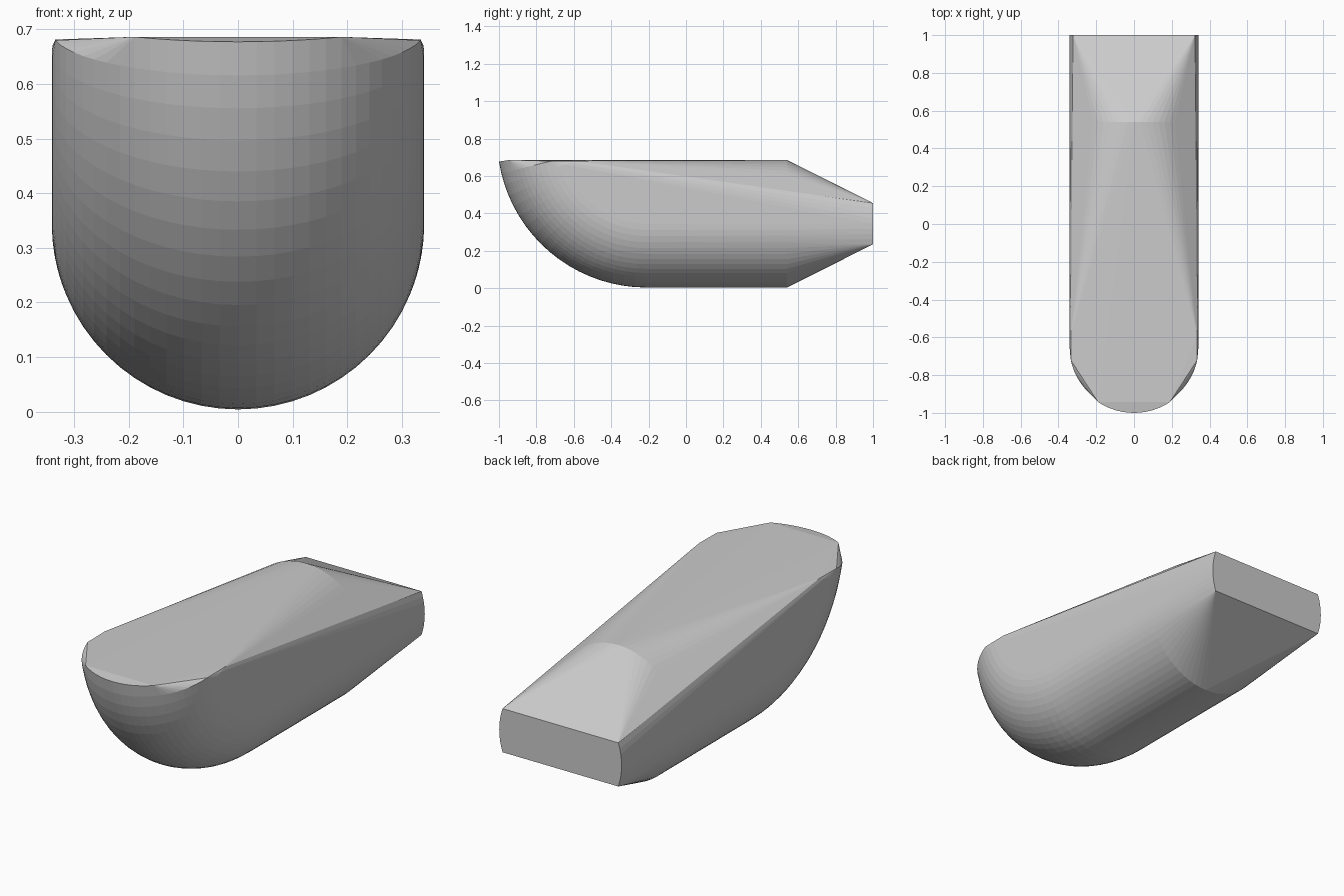
import bpy
import bmesh
from math import sin, cos, pi, radians, asin

cube = bpy.data.objects.get("Cube")
if cube:
    bpy.data.objects.remove(cube, do_unlink=True)

TUBE = 0.341           # radius of the round body
AXIS_Z = 0.345         # height of the body axis
OUTER = 0.798          # radius of the upturned nose profile
TOP = 0.687            # height of the deck
BEND = OUTER - TUBE
BEND_Z = AXIS_Z + BEND
BEND_Y = -1 + OUTER * cos(radians(9))
SEGMENTS = 64

points = []


def ring(y):
    """Full circle across the body."""
    for i in range(SEGMENTS):
        a = 2 * pi * i / SEGMENTS
        points.append((TUBE * sin(a), y, AXIS_Z - TUBE * cos(a)))


# Straight body
ring(0.54)
ring(BEND_Y)

# Upturned nose: a bent tube, keeping only what lies below the deck
for step in range(21):
    t = radians(4.5 * step)
    for i in range(SEGMENTS):
        a = 2 * pi * i / SEGMENTS
        reach = BEND + TUBE * cos(a)
        z = BEND_Z - reach * sin(t)
        if z <= TOP:
            points.append((TUBE * sin(a), BEND_Y - reach * cos(t), z))

# Stern: flat band with bulging sides
limit = asin(0.11 / TUBE)
for side in (-1, 1):
    for i in range(-4, 5):
        a = limit * i / 4
        points.append((side * TUBE * cos(a), 1.0, AXIS_Z + TUBE * sin(a)))

# Wrap the sections in one skin
bm = bmesh.new()
for p in points:
    bm.verts.new(p)
bmesh.ops.remove_doubles(bm, verts=bm.verts, dist=0.0005)
hull = bmesh.ops.convex_hull(bm, input=bm.verts)
spare = {g for g in hull["geom_interior"] + hull["geom_unused"]
         if isinstance(g, bmesh.types.BMVert)}
bmesh.ops.delete(bm, geom=list(spare), context="VERTS")
bmesh.ops.recalc_face_normals(bm, faces=bm.faces)

mesh = bpy.data.meshes.new("hull_body")
bm.to_mesh(mesh)
bm.free()
body = bpy.data.objects.new("hull_body", mesh)
bpy.context.collection.objects.link(body)

# Plain grey
grey = bpy.data.materials.new("light_grey")
grey.use_nodes = True
colour = (0.6, 0.6, 0.6, 1)
grey.diffuse_color = colour
grey.node_tree.nodes["Principled BSDF"].inputs["Base Color"].default_value = colour
mesh.materials.append(grey)
